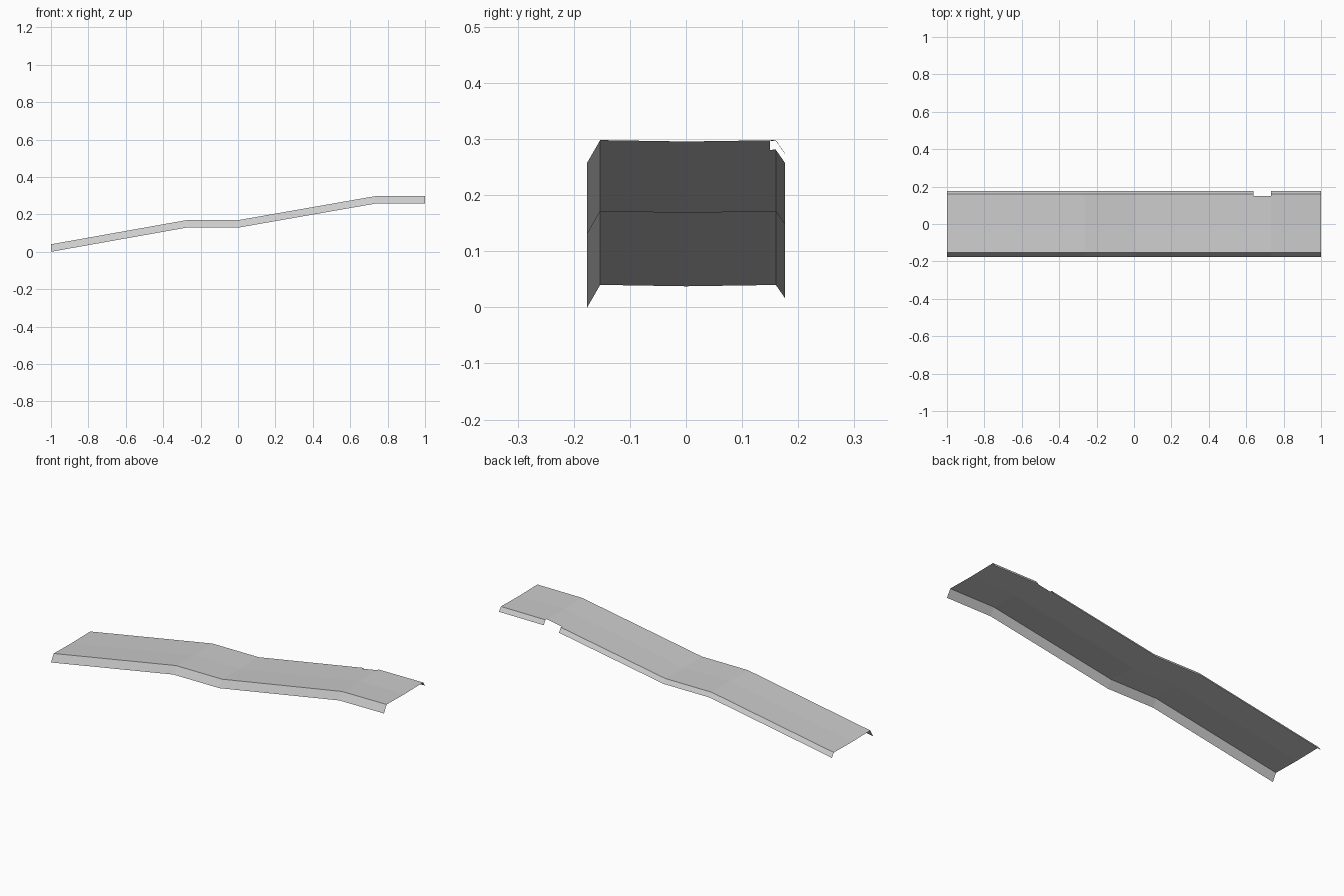
import bpy, bmesh

if "Cube" in bpy.data.objects:
    bpy.data.objects.remove(bpy.data.objects["Cube"])

# Path of the deck (x, z) with extra stations at the notch ends
path = [(-1, 0.041), (-0.265, 0.171), (0.012, 0.171), (0.64, 0.281),
        (0.732, 0.297), (1, 0.298)]
# Thin cross-section (y, dz): front skirt, shallow V deck, back skirt
section = [(-0.176, -0.040), (-0.153, 0), (0, -0.0025), (0.15, -0.0003),
           (0.16, 0), (0.176, -0.023)]

steel = bpy.data.materials.new("light grey")
steel.diffuse_color = (0.6, 0.6, 0.6, 1)
steel.use_nodes = True
steel.node_tree.nodes["Principled BSDF"].inputs["Base Color"].default_value = steel.diffuse_color

# Sweep the section along the path, skipping the notch in the back edge
bm = bmesh.new()
rows = [[bm.verts.new((x, y, z + dz - 0.001 * (x < -0.9))) for y, dz in section]
        for x, z in path]
for i in range(len(path) - 1):
    for j in range(len(section) - 1):
        if i == 3 and j >= 3:
            continue
        bm.faces.new((rows[i][j], rows[i + 1][j], rows[i + 1][j + 1], rows[i][j + 1]))
mesh = bpy.data.meshes.new("stepped_deck_sheet")
bm.to_mesh(mesh)
bm.free()
mesh.materials.append(steel)
deck = bpy.data.objects.new("stepped_deck_sheet", mesh)
bpy.context.collection.objects.link(deck)
